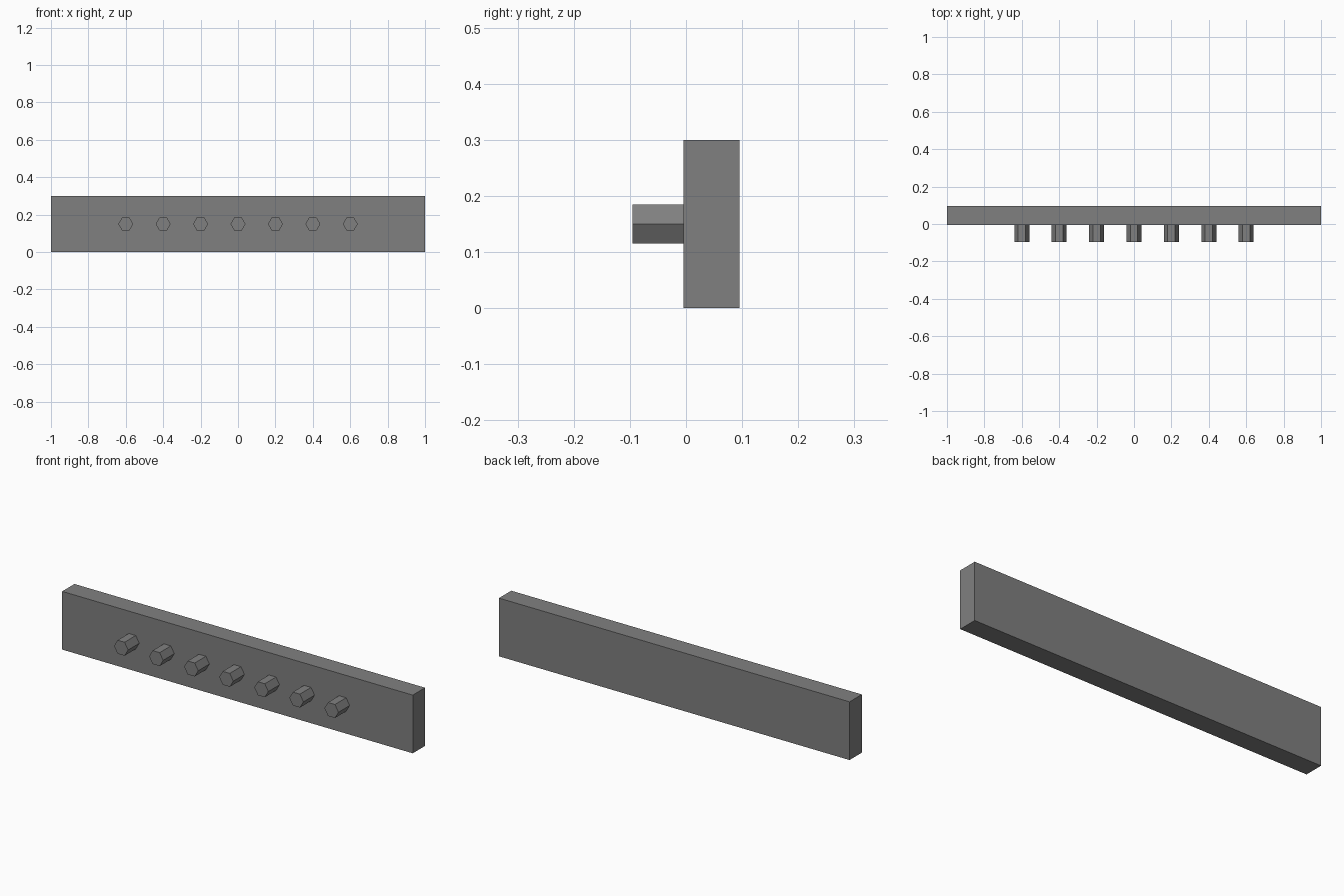
import bpy
from math import radians

if "Cube" in bpy.data.objects:
    bpy.data.objects.remove(bpy.data.objects["Cube"])

grey = bpy.data.materials.new("dark grey")
grey.diffuse_color = (0.216, 0.216, 0.216, 1)
grey.use_nodes = True
grey.node_tree.nodes["Principled BSDF"].inputs["Base Color"].default_value = grey.diffuse_color

# Back board
bpy.ops.mesh.primitive_cube_add(size=1, location=(0, 0.0455, 0.15))
board = bpy.context.object
board.name = "board"
board.scale = (2, 0.1, 0.3)
board.data.materials.append(grey)

# Row of hexagonal pegs, corners pointing sideways
for i in range(7):
    bpy.ops.mesh.primitive_cylinder_add(
        vertices=6, radius=0.04, depth=0.101,
        location=(-0.6 + 0.2 * i, -0.045, 0.15),
        rotation=(radians(90), radians(30), 0))
    peg = bpy.context.object
    peg.name = f"peg_{i + 1}"
    peg.data.materials.append(grey)
